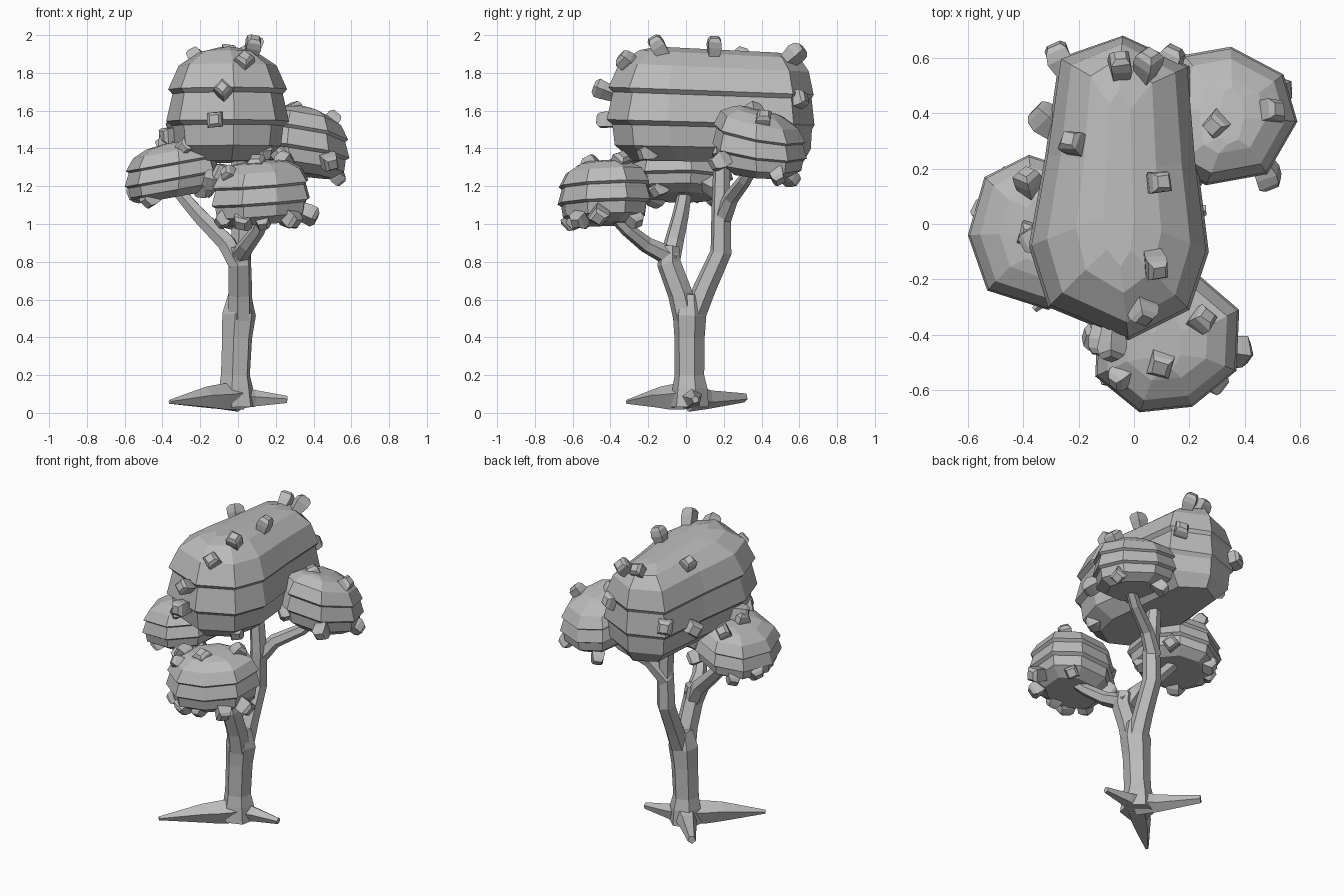
import bpy, bmesh, math, random
from mathutils import Vector

random.seed(4)
grey = bpy.data.materials.new("plain grey")
grey.diffuse_color = (0.5, 0.5, 0.5, 1)


def finish(bm, name):
    bmesh.ops.recalc_face_normals(bm, faces=bm.faces[:])
    me = bpy.data.meshes.new(name)
    bm.to_mesh(me)
    bm.free()
    me.materials.append(grey)
    ob = bpy.data.objects.new(name, me)
    bpy.context.collection.objects.link(ob)
    return ob


def bridge(bm, rings):
    for a, b in zip(rings, rings[1:]):
        n = len(a)
        for i in range(n):
            bm.faces.new((a[i], a[(i + 1) % n], b[(i + 1) % n], b[i]))


def add_tube(bm, path, sides=6, jitter=0.0, turn=0.0):
    """Faceted limb along (x, y, z, radius) points."""
    pts = [Vector(p[:3]) for p in path]
    rings, side = [], Vector((1, 0.01, 0.02))
    for i, p in enumerate(pts):
        d = (pts[min(i + 1, len(pts) - 1)] - pts[max(i - 1, 0)]).normalized()
        if abs(side.dot(d)) > 0.95:
            side = Vector((0, 1, 0.1))
        side = (side - d * side.dot(d)).normalized()
        up = d.cross(side)
        ring = []
        for k in range(sides):
            a = 2 * math.pi * k / sides + turn
            r = path[i][3] * (1 + random.uniform(-jitter, jitter))
            ring.append(bm.verts.new(p + (side * math.cos(a) + up * math.sin(a)) * r))
        rings.append(ring)
    bridge(bm, rings)
    bm.faces.new(rings[0][::-1])
    bm.faces.new(rings[-1])


def limb(name, path, sides=6):
    bm = bmesh.new()
    add_tube(bm, path, sides, 0.03, 0.3)
    return finish(bm, name)


# tier profile from bottom to top: (inset factor, height fraction)
TIERS = [(0.42, 0), (0.13, 0.13), (0.09, 0.31), (0.0, 0.35), (0.10, 0.59),
         (0.03, 0.63), (0.2, 0.84), (0.52, 0.96)]


def canopy(name, outline, z0, z1, slope, inset, back=1.0):
    """Foliage mass with three overlapping skirts; back scales the inset on the +y end."""
    xs, ys = zip(*outline)
    cx, cy = (min(xs) + max(xs)) / 2, (min(ys) + max(ys)) / 2
    hx, hy = (max(xs) - min(xs)) / 2, (max(ys) - min(ys)) / 2
    bm = bmesh.new()
    rings = []
    for f, t in TIERS:
        ring = []
        for px, py in outline:
            x, y = px - cx, py - cy
            x *= 1 - f * inset / hx
            y *= 1 - f * inset / hy * (back if y > 0 else 1)
            z = z0 + (z1 - z0) * t + x * slope[0] + y * slope[1] * (0.3 + 0.7 * t)
            ring.append(bm.verts.new((cx + x, cy + y, z)))
        rings.append(ring)
    bridge(bm, rings)
    bm.faces.new(rings[0][::-1])
    # low ridge that closes the crown
    crown = []
    for v in rings[-1]:
        x, y = (v.co.x - cx) * 0.35, (v.co.y - cy) * 0.75
        crown.append(bm.verts.new((cx + x, cy + y, z1 + x * slope[0] + y * slope[1])))
    bridge(bm, [rings[-1], crown])
    bm.faces.new(crown)
    return finish(bm, name)


def leaf_knobs(name, center, spots):
    """Stubby boxy knobs that point away from the foliage centre."""
    bm = bmesh.new()
    for spot in spots:
        p = Vector(spot)
        d = (p - Vector(center)).normalized()
        r = random.uniform(0.05, 0.06)
        shape = [(-0.07, 0.75), (0.0, 1.0), (0.034, 0.92), (0.052, 0.6)]
        add_tube(bm, [(*(p + d * h), r * s) for h, s in shape], 4, 0.12,
                 random.uniform(0, 1))
    return finish(bm, name)


# trunk and branches
limb("trunk", [(-0.01, 0.02, 0.03, 0.105), (-0.012, 0.02, 0.13, 0.094), (-0.012, 0.02, 0.2, 0.08),
               (-0.005, 0.02, 0.4, 0.082), (0.005, 0.02, 0.52, 0.092), (0.01, 0.022, 0.63, 0.062)])
limb("front_branch", [(0.01, 0.0, 0.5, 0.068), (0.012, -0.03, 0.63, 0.066),
                      (0.01, -0.09, 0.79, 0.064), (0.0, -0.09, 0.88, 0.056)])
limb("left_branch", [(0.0, -0.09, 0.79, 0.056), (-0.06, -0.065, 0.9, 0.053), (-0.2, -0.03, 1.04, 0.044),
                     (-0.34, 0.0, 1.2, 0.034)])
limb("front_twig", [(0.0, -0.07, 0.82, 0.055), (0.05, -0.21, 0.89, 0.044), (0.11, -0.31, 0.97, 0.038),
                    (0.15, -0.4, 1.06, 0.032)])
limb("back_branch", [(0.01, 0.035, 0.5, 0.066), (0.015, 0.1, 0.66, 0.06), (0.015, 0.185, 0.85, 0.058),
                     (0.02, 0.185, 1.08, 0.052), (0.0, 0.19, 1.4, 0.042)])
limb("right_twig", [(0.01, 0.19, 1.02, 0.05), (0.1, 0.24, 1.14, 0.042), (0.25, 0.31, 1.23, 0.036),
                    (0.36, 0.37, 1.34, 0.032)])

# roots
limb("front_root", [(0.0, 0.02, 0.085, 0.078), (-0.1, -0.07, 0.078, 0.072), (-0.17, -0.135, 0.078, 0.06),
                    (-0.36, -0.31, 0.058, 0.012)], 5)
limb("back_root", [(0.0, 0.02, 0.085, 0.078), (-0.09, 0.11, 0.075, 0.055), (-0.26, 0.31, 0.082, 0.026)], 5)
limb("right_root", [(0.0, 0.02, 0.08, 0.07), (0.09, 0.04, 0.075, 0.046), (0.26, 0.05, 0.07, 0.02)], 5)

# foliage masses
canopy("main_canopy", [(0.20, 0.57), (-0.04, 0.68), (-0.27, 0.60), (-0.32, 0.25), (-0.38, -0.08),
                       (-0.31, -0.30), (-0.02, -0.42), (0.2, -0.31), (0.27, -0.10), (0.23, 0.22)],
       1.33, 1.925, (0, -0.05), 0.33, 0.45)
canopy("right_canopy", [(0.59, 0.37), (0.54, 0.54), (0.35, 0.64), (0.18, 0.61), (0.12, 0.43),
                        (0.15, 0.2), (0.26, 0.14), (0.48, 0.18)],
       1.26, 1.60, (-0.14, -0.24), 0.22)
canopy("left_canopy", [(-0.60, -0.04), (-0.53, -0.24), (-0.31, -0.31), (-0.13, -0.22), (-0.10, 0.03),
                       (-0.2, 0.19), (-0.38, 0.25), (-0.54, 0.17)],
       1.14, 1.43, (0.18, 0.0), 0.22)
canopy("front_canopy", [(0.37, -0.53), (0.38, -0.31), (0.24, -0.19), (0.03, -0.19), (-0.13, -0.33),
                        (-0.14, -0.55), (0.02, -0.68), (0.21, -0.66)],
       1.0, 1.335, (0.07, 0.06), 0.22)

# leaf knobs
leaf_knobs("main_knobs", (-0.05, 0.12, 1.5), [
    (-0.22, 0.29, 1.88), (0.09, 0.15, 1.94), (0.08, -0.15, 1.945), (0.03, -0.31, 1.86),
    (-0.08, -0.44, 1.71), (-0.12, -0.42, 1.55), (-0.27, -0.22, 1.41), (-0.05, 0.57, 1.9),
    (0.05, 0.58, 1.9), (0.13, 0.59, 1.66), (-0.27, 0.60, 1.6), (-0.32, 0.38, 1.52),
    (0.13, -0.2, 1.38), (-0.36, -0.05, 1.47)])
leaf_knobs("right_knobs", (0.37, 0.39, 1.42), [
    (0.3, 0.36, 1.59), (0.49, 0.41, 1.55), (0.48, 0.18, 1.33), (0.52, 0.48, 1.26),
    (0.22, 0.2, 1.38), (0.26, 0.55, 1.25)])
leaf_knobs("left_knobs", (-0.34, -0.02, 1.29), [
    (-0.38, 0.15, 1.42), (-0.37, -0.04, 1.43), (-0.46, -0.16, 1.14), (-0.53, 0.04, 1.17),
    (-0.19, -0.14, 1.19), (-0.17, 0.14, 1.2), (-0.45, 0.15, 1.15)])
leaf_knobs("front_knobs", (0.12, -0.43, 1.17), [
    (0.10, -0.50, 1.31), (0.24, -0.35, 1.33), (-0.04, -0.55, 1.26), (0.37, -0.46, 1.05),
    (-0.13, -0.41, 1.23), (-0.08, -0.44, 1.27), (-0.07, -0.54, 1.03), (0.03, -0.60, 1.02),
    (0.13, -0.58, 1.02), (0.28, -0.56, 1.03), (0.25, -0.28, 1.03), (-0.05, -0.3, 1.03)])
